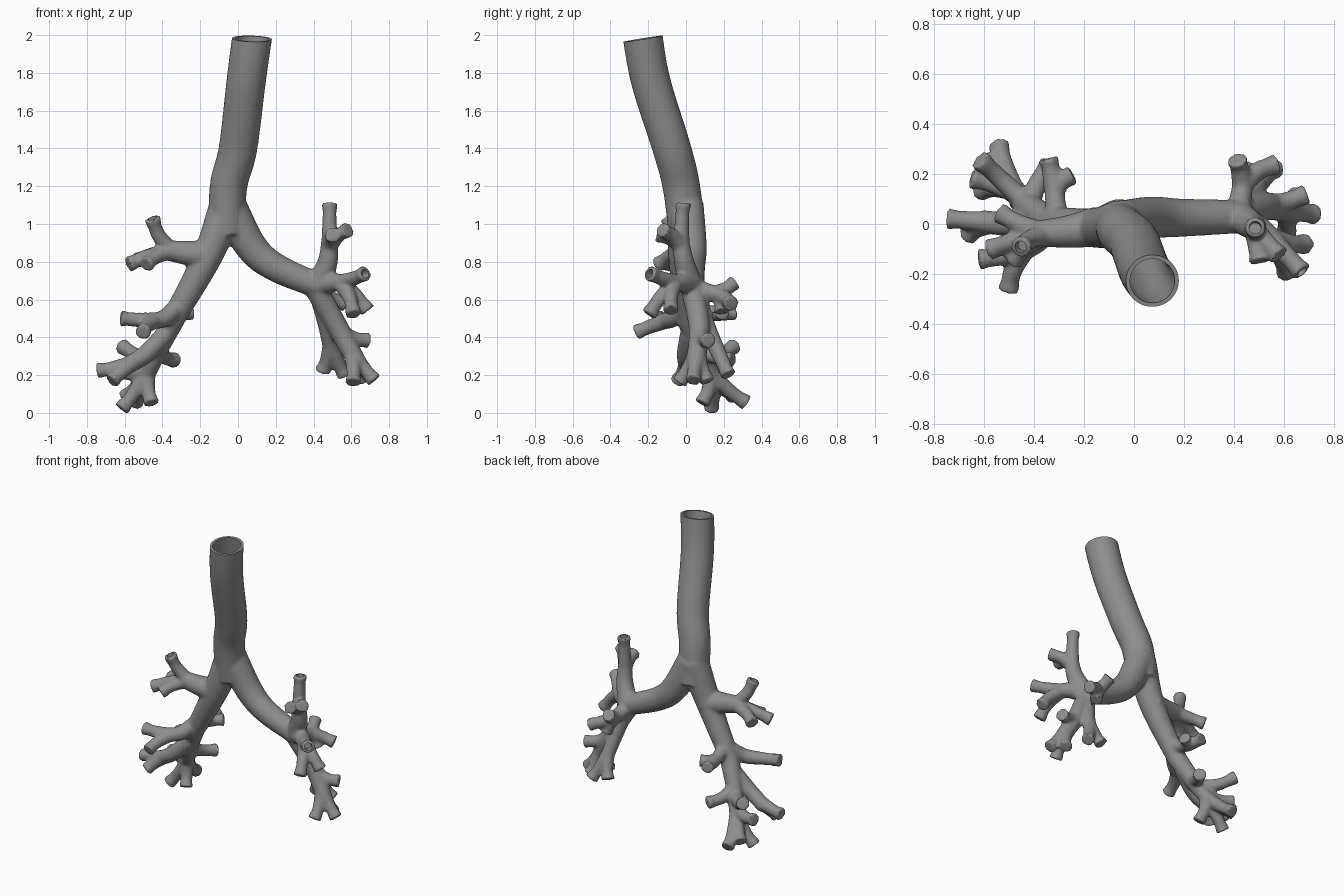
import bpy, bmesh, math
from mathutils import Vector

if "Cube" in bpy.data.objects:
    bpy.data.objects.remove(bpy.data.objects["Cube"])

V = Vector


def spline(pts, steps=8):
    """Catmull-Rom curve through the points."""
    p = [V(q) for q in pts]
    p = [2 * p[0] - p[1]] + p + [2 * p[-1] - p[-2]]
    out = []
    for i in range(1, len(p) - 2):
        a, b, c, d = p[i - 1:i + 3]
        for k in range(steps):
            t = k / steps
            out.append(0.5 * (2 * b + (c - a) * t + (2 * a - 5 * b + 4 * c - d) * t * t
                              + (3 * b - a - 3 * c + d) * t ** 3))
    return out + [p[-2]]


def tube(bm, pts, r0, r1, flare=1.0, sides=24):
    """Closed tube whose radius runs from r0 to r1, with an optional flared tip."""
    path = spline(pts)
    n = len(path)
    rings, side = [], V((0.3, 0.9, 0.2))
    for i, q in enumerate(path):
        tan = (path[min(i + 1, n - 1)] - path[max(i - 1, 0)]).normalized()
        side = (side - tan * side.dot(tan)).normalized()
        other = tan.cross(side)
        r = (r0 + (r1 - r0) * i / (n - 1)) * (1 + (flare - 1) * max(0, (i - n + 5) / 4))
        rings.append([bm.verts.new(q + r * (math.cos(a) * side + math.sin(a) * other))
                      for a in (2 * math.pi * k / sides for k in range(sides))])
    for a, b in zip(rings, rings[1:]):
        for k in range(sides):
            j = (k + 1) % sides
            bm.faces.new((a[k], a[j], b[j], b[k]))
    bm.faces.new(rings[0][::-1])
    bm.faces.new(rings[-1])


def lobe(bm, r0, r1, stem, tips):
    """A stem plus one twig to each tip, leaving the stem shortly before its nearest point."""
    tube(bm, stem, r0, r1)
    path = spline(stem)
    for tip in map(V, tips):
        i = min(range(len(path)), key=lambda k: (path[k] - tip).length)
        i = max(i - 3, 0)
        start = path[i]
        ahead = (path[i + 1] - start).normalized()
        bend = (start + tip) / 2 + ahead * (tip - start).length * 0.1
        tube(bm, [start, bend, tip + (tip - bend).normalized() * .012], .043, .034, flare=1.3)


def finish(name, bm):
    me = bpy.data.meshes.new(name)
    bmesh.ops.recalc_face_normals(bm, faces=bm.faces)
    bm.to_mesh(me)
    bm.free()
    ob = bpy.data.objects.new(name, me)
    bpy.context.collection.objects.link(ob)
    return ob


def fuse(ob, voxel, smooth):
    m = ob.modifiers.new("fuse", 'REMESH')
    m.mode, m.voxel_size = 'VOXEL', voxel
    m = ob.modifiers.new("soften", 'SMOOTH')
    m.factor, m.iterations = 0.5, smooth


def airways(bm, s):
    """Windpipe and the two main airways, radius scaled by s."""
    tube(bm, [(.09, -.245, 2.1), (.045, -.19, 1.77), (0, -.075, 1.4),
              (-.05, -.025, 1.2), (-.06, .005, .95)], .107 * s, .097 * s)
    tube(bm, [(-.05, 0, 1.1), (.07, .025, .88), (.2, .025, .77), (.43, .03, .67)],
         .094 * s, .067 * s)
    tube(bm, [(-.055, 0, 1.1), (-.165, -.015, .82), (-.34, .01, .5)], .096 * s, .061 * s)


# Outer body: all tubes fused into one smooth skin
bm = bmesh.new()
airways(bm, 1)

# Right upper lobe
lobe(bm, .082, .05, [(-.14, -.01, .83), (-.26, -.03, .845), (-.41, -.04, .865)],
     [(-.45, -.09, 1.02), (-.57, -.1, .79), (-.48, -.14, .79), (-.53, .04, .81)])
# Right middle lobe
lobe(bm, .052, .042, [(-.32, 0, .56), (-.39, -.07, .5), (-.47, -.12, .485)],
     [(-.61, -.14, .5), (-.5, -.255, .43)])
# Right lower lobe, inner and outer stems
lobe(bm, .062, .042, [(-.34, .01, .5), (-.43, .08, .32), (-.51, .17, .14)],
     [(-.61, .25, .35), (-.64, .18, .22), (-.34, .235, .28), (-.61, .135, .03),
      (-.46, .09, .06), (-.54, .31, .06), (-.59, .25, .09)])
lobe(bm, .052, .046, [(-.38, .02, .42), (-.49, 0, .31), (-.61, .01, .235)],
     [(-.735, .02, .225), (-.66, -.04, .175)])
# Right rear twigs
lobe(bm, .045, .038, [(-.3, 0, .57), (-.315, .09, .54), (-.32, .17, .52)],
     [(-.255, .19, .53), (-.34, .25, .53)])
# Left upper lobe, upright and forward stems
lobe(bm, .065, .042, [(.42, .03, .67), (.475, -.01, .8), (.485, -.03, .93)],
     [(.485, -.015, 1.1), (.575, -.12, .965), (.5, -.14, .94)])
lobe(bm, .06, .043, [(.42, .03, .68), (.5, -.02, .69), (.56, -.07, .69)],
     [(.665, -.185, .735), (.68, -.08, .55), (.61, -.19, .53)])
# Left lower lobe, outer and inner stems
lobe(bm, .062, .05, [(.4, .03, .68), (.53, .07, .45), (.635, .05, .26)],
     [(.715, .04, .18), (.61, -.03, .17), (.65, .11, .175), (.68, .115, .385)])
lobe(bm, .05, .042, [(.42, .05, .65), (.47, .11, .46), (.5, .18, .3)],
     [(.45, .21, .23), (.56, .22, .21)])
# Left rear twigs
lobe(bm, .048, .04, [(.41, .03, .67), (.43, .12, .64), (.435, .18, .63)],
     [(.415, .25, .685), (.56, .235, .58), (.47, .19, .545)])
tree = finish("airway_tree", bm)
fuse(tree, 0.009, 9)

# Hollow core of the windpipe and main airways
bm = bmesh.new()
airways(bm, 0.85)
core = finish("airway_core", bm)
fuse(core, 0.012, 4)

# Slanted trim above the windpipe mouth
bm = bmesh.new()
bmesh.ops.create_cube(bm, size=0.6)
trim = finish("mouth_trim", bm)
normal = V((0.03, -.16, 1)).normalized()
trim.rotation_euler = normal.to_track_quat('Z', 'Y').to_euler()
trim.location = V((.07, -.22, 1.982)) + normal * 0.3

# Open ends on the twigs that show a rim
bm = bmesh.new()
for end, aim in (((-.45, -.09, 1.02), (-.3, -.2, 1)), ((.485, -.015, 1.1), (0, .1, 1)),
                 ((.665, -.185, .735), (.7, -.7, .2))):
    end, d = V(end), V(aim).normalized()
    tube(bm, [end - d * .03, end, end + d * .04], .023, .025)
ends = finish("end_bores", bm)

for cutter in (core, trim, ends):
    cutter.hide_render = True
    m = tree.modifiers.new("cut", 'BOOLEAN')
    m.operation, m.solver, m.object = 'DIFFERENCE', 'EXACT', cutter

# Bake the result, drop the cutters, then dark grey and smooth shading
deps = bpy.context.evaluated_depsgraph_get()
baked = bpy.data.meshes.new_from_object(tree.evaluated_get(deps))
tree.modifiers.clear()
tree.data = baked
for cutter in (core, trim, ends):
    bpy.data.objects.remove(cutter)
grey = bpy.data.materials.new("dark_grey")
grey.diffuse_color = (0.27, 0.27, 0.27, 1)
grey.use_nodes = True
grey.node_tree.nodes["Principled BSDF"].inputs["Base Color"].default_value = grey.diffuse_color
baked.materials.clear()
baked.materials.append(grey)
bpy.context.view_layer.objects.active = tree
tree.select_set(True)
bpy.ops.object.shade_smooth_by_angle(angle=math.radians(45))
